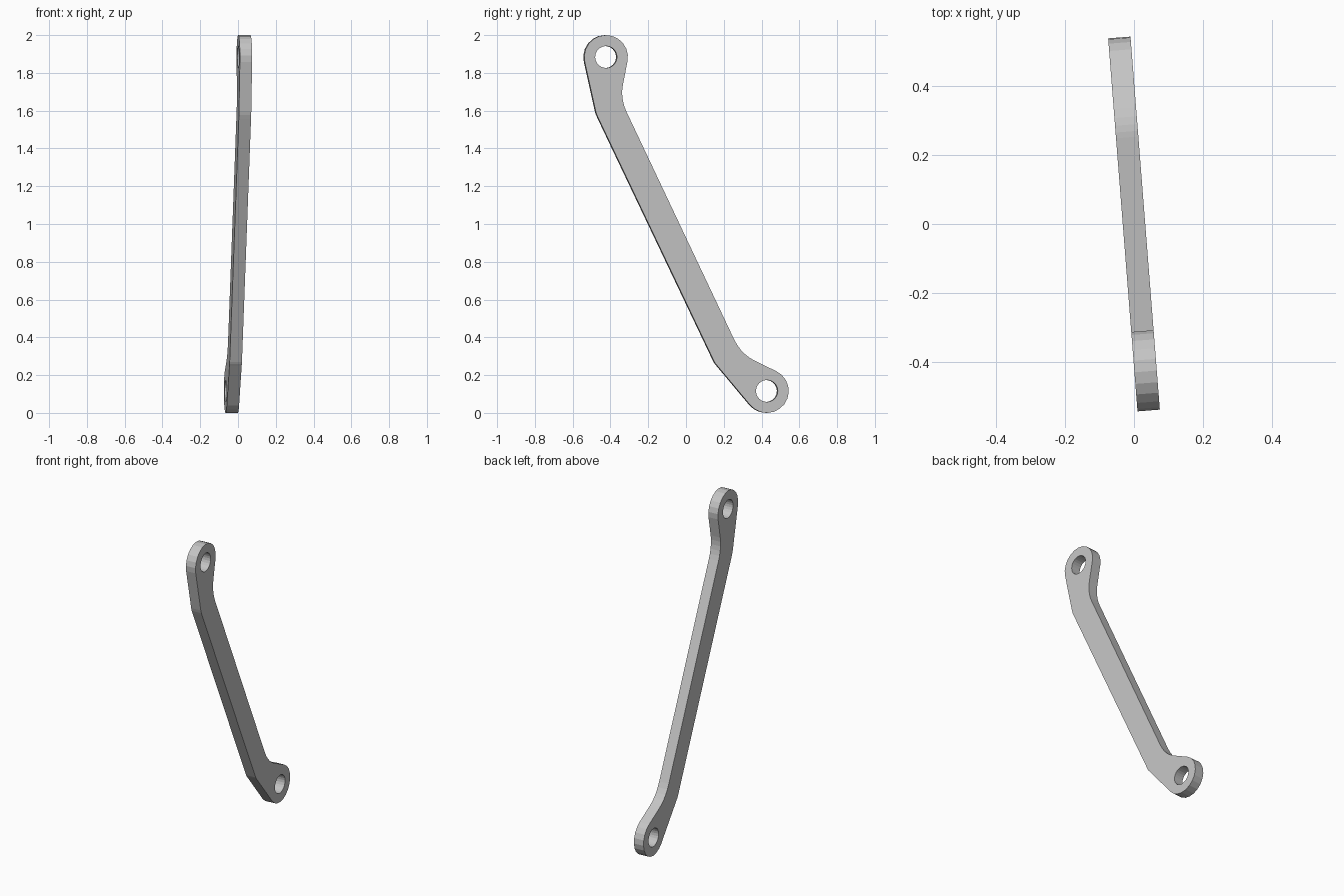
import bpy
from math import radians, cos, sin
from mathutils import Matrix

cube = bpy.data.objects.get("Cube")
if cube:
    bpy.data.objects.remove(cube)

THICKNESS = 0.065
EYE_RADIUS = 0.116
HOLE_RADIUS = 0.058
UPPER_EYE = (-0.427, 1.884)
LOWER_EYE = (0.427, 0.116)


def arc(centre, radius, start, end, steps):
    """Points along an arc, angles in degrees, both ends included."""
    angles = [radians(start + (end - start) * i / steps) for i in range(steps + 1)]
    return [(centre[0] + radius * cos(a), centre[1] + radius * sin(a)) for a in angles]


def bend(a, corner, b, steps=5):
    """Rounded corner running from a to b."""
    points = []
    for i in range(steps + 1):
        t = i / steps
        points.append(tuple((1 - t) ** 2 * p + 2 * t * (1 - t) * q + t * t * r
                            for p, q, r in zip(a, corner, b)))
    return points


def add_loop(curve, points):
    spline = curve.splines.new('POLY')
    spline.points.add(len(points) - 1)
    for point, (u, v) in zip(spline.points, points):
        point.co = (u, v, 0, 1)
    spline.use_cyclic_u = True


# Side outline: upper eye, outer edge, lower eye, inner edge
outline = arc(UPPER_EYE, EYE_RADIUS, -11, 193, 12)
outline += bend((-0.482, 1.597), (-0.477, 1.577), (-0.466, 1.556), 2)
outline += bend((0.148, 0.270), (0.154, 0.259), (0.164, 0.249), 2)
outline += arc(LOWER_EYE, EYE_RADIUS, 221, 424, 12)
outline += bend((0.365, 0.275), (0.290, 0.311), (0.252, 0.391))
outline += bend((-0.318, 1.593), (-0.351, 1.663), (-0.338, 1.735))

# Flat plate with a bolt hole in each eye
profile = bpy.data.curves.new("link_profile", 'CURVE')
profile.dimensions = '2D'
profile.fill_mode = 'BOTH'
profile.extrude = THICKNESS / 2
add_loop(profile, outline)
for eye in (UPPER_EYE, LOWER_EYE):
    add_loop(profile, arc(eye, HOLE_RADIUS, 0, 360, 24)[:-1])

helper = bpy.data.objects.new("link_profile", profile)
bpy.context.collection.objects.link(helper)
bpy.context.view_layer.update()
mesh = bpy.data.meshes.new_from_object(
    helper.evaluated_get(bpy.context.evaluated_depsgraph_get()))
bpy.data.objects.remove(helper)

# Stand the plate upright and turn it slightly about the vertical
upright = Matrix(((0, 0, 1, 0), (1, 0, 0, 0), (0, 1, 0, 0), (0, 0, 0, 1)))
mesh.transform(Matrix.Rotation(radians(4.5), 4, 'Z') @ upright)
mesh.name = "link_arm"
link_arm = bpy.data.objects.new("link_arm", mesh)
bpy.context.collection.objects.link(link_arm)

# Plain grey metal
grey = bpy.data.materials.new("light_grey")
grey.use_nodes = True
colour = (0.55, 0.55, 0.55, 1)
grey.diffuse_color = colour
grey.node_tree.nodes["Principled BSDF"].inputs["Base Color"].default_value = colour
mesh.materials.clear()
mesh.materials.append(grey)
for face in mesh.polygons:
    face.use_smooth = False
    face.material_index = 0
